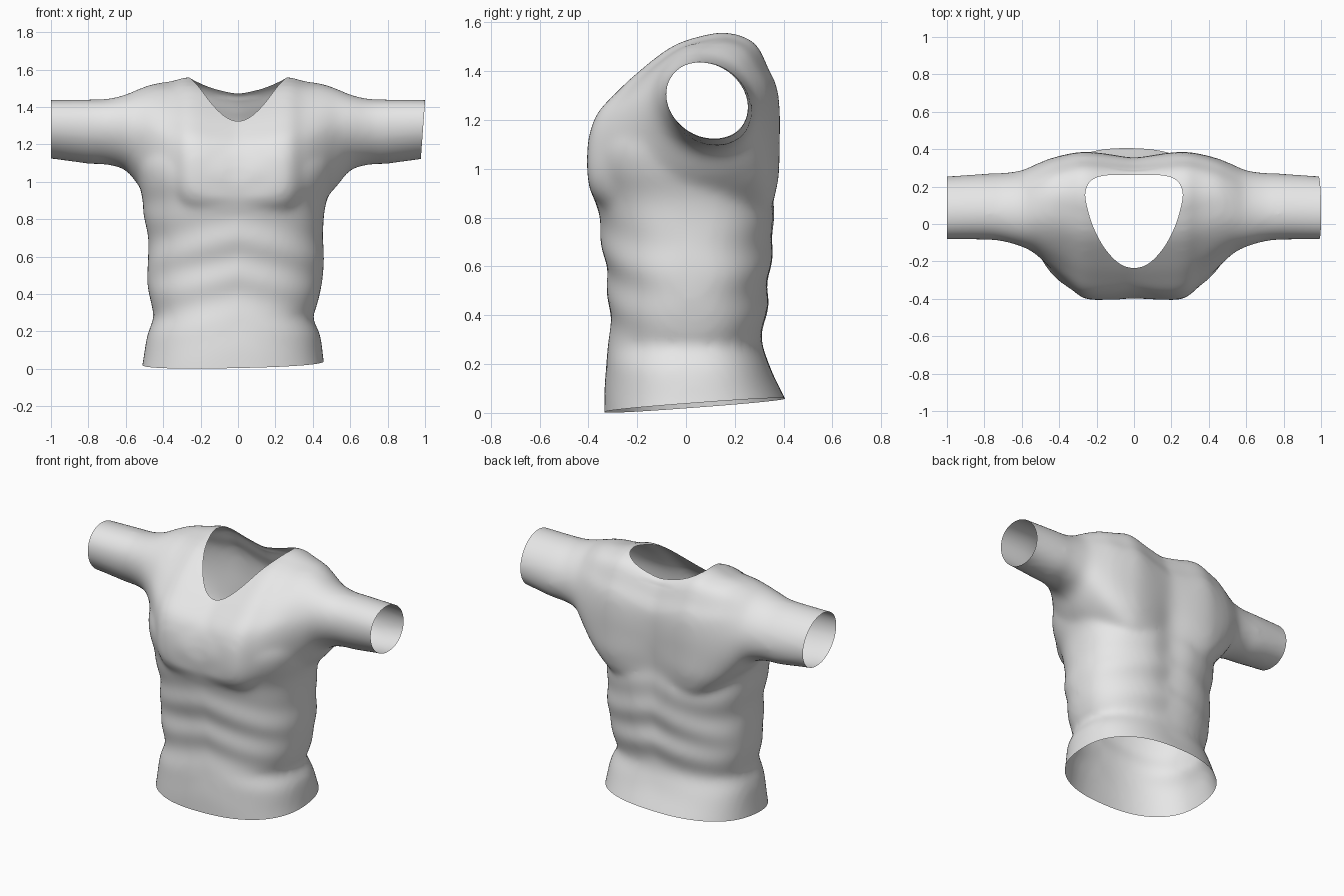
import bpy, bmesh, math
from mathutils import Vector

if "Cube" in bpy.data.objects:
    bpy.data.objects.remove(bpy.data.objects["Cube"])


def spline(pts, n, closed=False):
    """Catmull-Rom resample of a list of tuples, n steps per span."""
    m = len(pts)
    get = (lambda i: pts[i % m]) if closed else (lambda i: pts[min(max(i, 0), m - 1)])
    out = []
    for i in range(m if closed else m - 1):
        a, b, c, d = (get(i + k) for k in (-1, 0, 1, 2))
        for s in range(n):
            t = s / n
            out.append(tuple(q + 0.5 * t * (r - p + t * (2*p - 5*q + 4*r - w + t * (3*(q - r) + w - p)))
                             for p, q, r, w in zip(a, b, c, d)))
    return out if closed else out + [pts[-1]]


def add_loft(bm, loops):
    """Closed skin through equal-length loops, capped at both ends."""
    rings = [[bm.verts.new(p) for p in loop] for loop in loops]
    faces = [bm.faces.new((rings[0])), bm.faces.new(rings[-1])]
    for r, q in zip(rings, rings[1:]):
        n = len(r)
        faces += [bm.faces.new((r[i], r[(i+1) % n], q[(i+1) % n], q[i])) for i in range(n)]
    bmesh.ops.recalc_face_normals(bm, faces=faces)


def make_object(name, bm):
    me = bpy.data.meshes.new(name)
    bm.to_mesh(me)
    bm.free()
    ob = bpy.data.objects.new(name, me)
    bpy.context.collection.objects.link(ob)
    return ob


def apply_modifiers(ob):
    dg = bpy.context.evaluated_depsgraph_get()
    me = bpy.data.meshes.new_from_object(ob.evaluated_get(dg))
    ob.modifiers.clear()
    ob.data = me


bm = bmesh.new()

# Torso: height, left, right, front, back
torso = [(-.08, -.53, .485, -.335, .46), (.03, -.51, .46, -.335, .42), (.18, -.485, .44, -.33, .35),
         (.27, -.452, .40, -.318, .318), (.33, -.46, .42, -.312, .32), (.45, -.485, .448, -.315, .342),
         (.58, -.482, .46, -.328, .352), (.70, -.48, .455, -.345, .368), (.82, -.505, .46, -.36, .37),
         (.90, -.51, .475, -.385, .364), (1.0, -.53, .51, -.415, .366), (1.1, -.54, .53, -.41, .372),
         (1.2, -.5, .49, -.36, .365), (1.26, -.4, .4, -.28, .33)]
loops = []
for z, l, r, f, b in spline(torso, 4):
    loop = []
    for i in range(64):
        a = i * math.tau / 64
        c, s = math.cos(a), math.sin(a)
        px = math.copysign(abs(c) ** (2 / 2.35), c)
        py = math.copysign(abs(s) ** (2 / 2.35), s)
        loop.append(((l + r) / 2 + px * (r - l) / 2, .03 + py * (b - .03 if py > 0 else .03 - f), z))
    loops.append(loop)
add_loft(bm, loops)

# Shoulders and sleeves: x, front, back, bottom, top, roundness of section
yoke = [(0, -.40, .37, .76, 1.505, 0), (.12, -.405, .375, .76, 1.53, 0), (.26, -.40, .385, .78, 1.56, 0),
        (.35, -.335, .375, .82, 1.54, .1), (.45, -.24, .35, .90, 1.53, .35), (.53, -.165, .318, .98, 1.502, .65),
        (.6, -.125, .288, 1.06, 1.468, .9), (.7, -.094, .274, 1.09, 1.443, 1), (.8, -.085, .27, 1.095, 1.44, 1),
        (1.0, -.084, .256, 1.122, 1.438, 1), (1.08, -.084, .252, 1.122, 1.438, 1)]
chest = [(0, .37), (.04, .56), (.15, .69), (.28, .81), (.44, .93), (.60, .985), (.73, 1), (.87, .945),
         (.94, .81), (.99, .69), (1, .45), (.97, .12), (.8, 0), (.3, 0), (.04, .15)]
chest = spline(chest, 4, closed=True)
half = spline(yoke, 4)
stations = [(-s[0],) + s[1:] for s in reversed(half[1:])] + half
loops = []
for x, f, b, lo, hi, w in stations:
    loop = []
    for u, v in chest:
        a = math.atan2(v - .5, u - .5)
        eu, ev = .5 + .49 * math.cos(a) - .09 * math.sin(a), .5 + .5 * math.sin(a)
        u, v = u + (eu - u) * w, v + (ev - v) * w
        loop.append((x, f + u * (b - f), lo + v * (hi - lo)))
    loops.append(loop)
add_loft(bm, loops)

# Merge into one soft cloth skin
shirt = make_object("shirt", bm)
mod = shirt.modifiers.new("merge", 'REMESH')
mod.mode = 'VOXEL'
mod.voxel_size = .018
mod = shirt.modifiers.new("soften", 'SMOOTH')
mod.factor, mod.iterations = .5, 14
apply_modifiers(shirt)

# Spine groove, centre chest dip and faint waist folds
for v in shirt.data.vertices:
    x, y, z = v.co
    if abs(x) < .55 and z < 1.45:
        mid = math.exp(-(x / .11) ** 2)
        if y > .15:
            v.co.y -= .025 * mid * math.exp(-((z - .85) / .45) ** 2)
        elif y < -.1:
            v.co.y += .022 * mid * math.exp(-((z - 1.08) / .13) ** 2)
        fold = .006 * math.sin(30 * z + 7 * abs(x) + 2 * y) * math.exp(-((z - .55) / .3) ** 2)
        v.co.y += fold * (1 if y > 0 else -1)

# Neck opening cutter
side = [(0, -.235), (.08, -.21), (.16, -.125), (.22, -.01), (.255, .11), (.258, .18), (.225, .235), (.15, .26), (0, .262)]
outline = spline(side + [(-x, y) for x, y in side[-2:0:-1]], 5, closed=True)
bm = bmesh.new()
add_loft(bm, [[(x, y, z) for x, y in outline] for z in (1.22, 1.8)])
cutter = make_object("neck_cutter", bm)
cutter.hide_render = True
cutter.hide_set(True)
mod = shirt.modifiers.new("neck", 'BOOLEAN')
mod.operation, mod.solver, mod.object = 'DIFFERENCE', 'EXACT', cutter
apply_modifiers(shirt)
bpy.data.objects.remove(cutter)

# Open the neck, sleeve ends and hem
bm = bmesh.new()
bm.from_mesh(shirt.data)
bm.normal_update()
inner = []
for f in bm.faces:
    c = f.calc_center_median()
    if abs(c.x) < .265 and -.24 < c.y < .268 and c.z > 1.2:
        if abs(f.normal.z) < .002 or (abs(f.normal.z) > .999 and c.z < 1.23):
            inner.append(f)
bmesh.ops.delete(bm, geom=inner, context='FACES')
for co, no in (((-1, 0, 1.3), (-1, 0, 0)), ((1, 0, 1.43), (.3, 0, -.022)), ((0, .04, .032), (.02, .075, -1))):
    bmesh.ops.bisect_plane(bm, geom=bm.verts[:] + bm.edges[:] + bm.faces[:], plane_co=Vector(co),
                           plane_no=Vector(no).normalized(), clear_outer=True)
bm.to_mesh(shirt.data)
bm.free()

# Plain cloth colour
mat = bpy.data.materials.new("light_grey_cloth")
mat.diffuse_color = (.8, .8, .8, 1)
mat.use_nodes = True
mat.node_tree.nodes["Principled BSDF"].inputs["Base Color"].default_value = mat.diffuse_color
shirt.data.materials.clear()
shirt.data.materials.append(mat)
shirt.data.polygons.foreach_set("material_index", [0] * len(shirt.data.polygons))
bpy.context.view_layer.objects.active = shirt
shirt.select_set(True)
bpy.ops.object.shade_smooth_by_angle(angle=math.radians(50))
